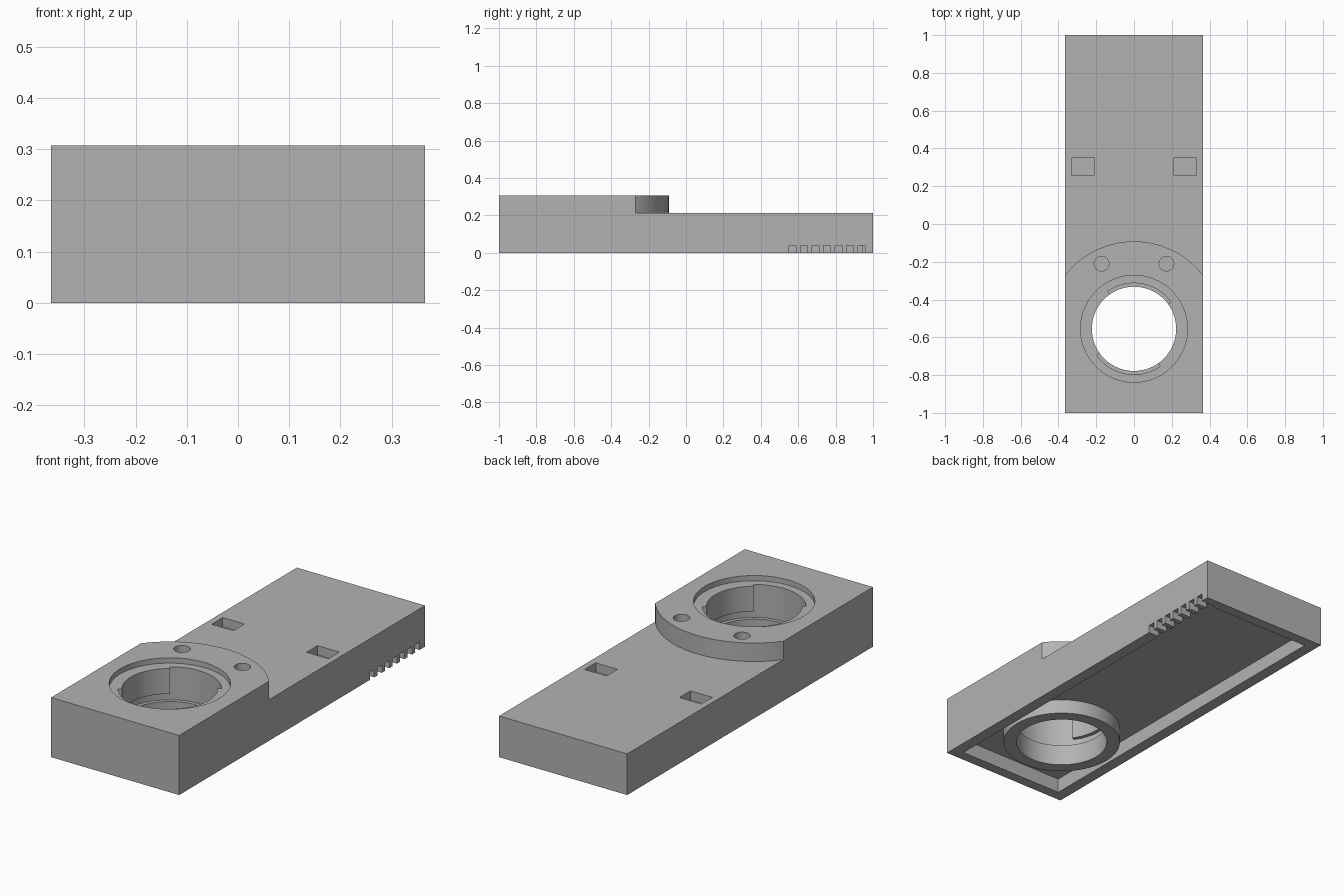
import bpy
import bmesh
from math import sin, cos, radians, asin, pi

cube = bpy.data.objects.get("Cube")
if cube:
    bpy.data.objects.remove(cube, do_unlink=True)

HALF_W, TOP, DECK = 0.365, 0.307, 0.212
RING_Y = -0.555          # centre of the round socket
BORE, GROOVE = 0.223, 0.242

grey = bpy.data.materials.new("plain grey")
grey.use_nodes = True
colour = (0.45, 0.45, 0.45, 1)
grey.diffuse_color = colour
grey.node_tree.nodes["Principled BSDF"].inputs["Base Color"].default_value = colour


def prism(name, outline, z0, z1):
    """Extrude a flat outline between two heights."""
    bm = bmesh.new()
    face = bm.faces.new([bm.verts.new((x, y, z0)) for x, y in outline])
    ext = bmesh.ops.extrude_face_region(bm, geom=[face])
    for v in ext["geom"]:
        if isinstance(v, bmesh.types.BMVert):
            v.co.z = z1
    bmesh.ops.recalc_face_normals(bm, faces=bm.faces)
    mesh = bpy.data.meshes.new(name)
    bm.to_mesh(mesh)
    bm.free()
    mesh.materials.append(grey)
    ob = bpy.data.objects.new(name, mesh)
    bpy.context.collection.objects.link(ob)
    return ob


def rect(x0, x1, y0, y1):
    return [(x0, y0), (x1, y0), (x1, y1), (x0, y1)]


def arc(r, a0, a1, n, cx=0, cy=RING_Y):
    return [(cx + r * cos(a0 + (a1 - a0) * i / n),
             cy + r * sin(a0 + (a1 - a0) * i / n)) for i in range(n + 1)]


def circle(r, n=96, cx=0, cy=RING_Y):
    return arc(r, 0, 2 * pi, n, cx, cy)[:-1]


def cut(target, cutter):
    """Subtract the cutter and remove it."""
    mod = target.modifiers.new("cut", "BOOLEAN")
    mod.operation, mod.solver, mod.object = "DIFFERENCE", "EXACT", cutter
    bpy.context.view_layer.objects.active = target
    bpy.ops.object.modifier_apply(modifier=mod.name)
    bpy.data.objects.remove(cutter, do_unlink=True)


body = prism("housing", rect(-HALF_W, HALF_W, -1, 1), 0, TOP)

# Lower rear deck, leaving a raised head with a rounded back edge
edge = asin(0.4 / 0.463)
deck_outline = arc(0.463, pi / 2 - edge, pi / 2 + edge, 64)
y_end = deck_outline[0][1]
deck_outline += [(-0.5, y_end), (-0.5, 1.1), (0.5, 1.1), (0.5, y_end)]
cut(body, prism("deck_cutter", deck_outline, DECK, 0.4))

# Underside cavity, keeping the tube around the bore
cavity = prism("cavity_cutter", rect(-0.305, 0.305, -0.945, 0.945), -0.05, 0.075)
cut(cavity, prism("tube_core", circle(0.287), -0.1, 0.2))
cut(body, cavity)

# Socket: shallow seat, through bore, inner groove
cut(body, prism("seat_cutter", circle(0.283), 0.28, 0.4))
cut(body, prism("bore_cutter", circle(BORE), -0.1, 0.4))
cut(body, prism("groove_cutter", circle(GROOVE), 0.11, 0.15))

# Two entry notches leading down to the groove
for start, end in ((36, 125), (216, 305)):
    a, b = radians(start), radians(end)
    sector = arc(GROOVE, a, b, 24) + arc(0.19, b, a, 24)
    cut(body, prism("notch_cutter", sector, 0.13, 0.295))

# Mirrored round sockets and rectangular pockets on top
for side in (-1, 1):
    cut(body, prism("pin_cutter", circle(0.039, 32, side * 0.172, -0.21), 0.25, 0.4))
    x = side * 0.27
    cut(body, prism("pocket_cutter", rect(x - 0.062, x + 0.062, 0.26, 0.35), 0.165, 0.3))

# Row of vent slots along the lower edge of one side wall
for i in range(7):
    y = 0.551 + i * 0.0615
    cut(body, prism("vent_cutter", rect(0.28, 0.4, y, y + 0.036), -0.05, 0.04))

bpy.ops.object.select_all(action="DESELECT")
body.select_set(True)
bpy.context.view_layer.objects.active = body
bpy.ops.object.shade_smooth_by_angle(angle=radians(30))
